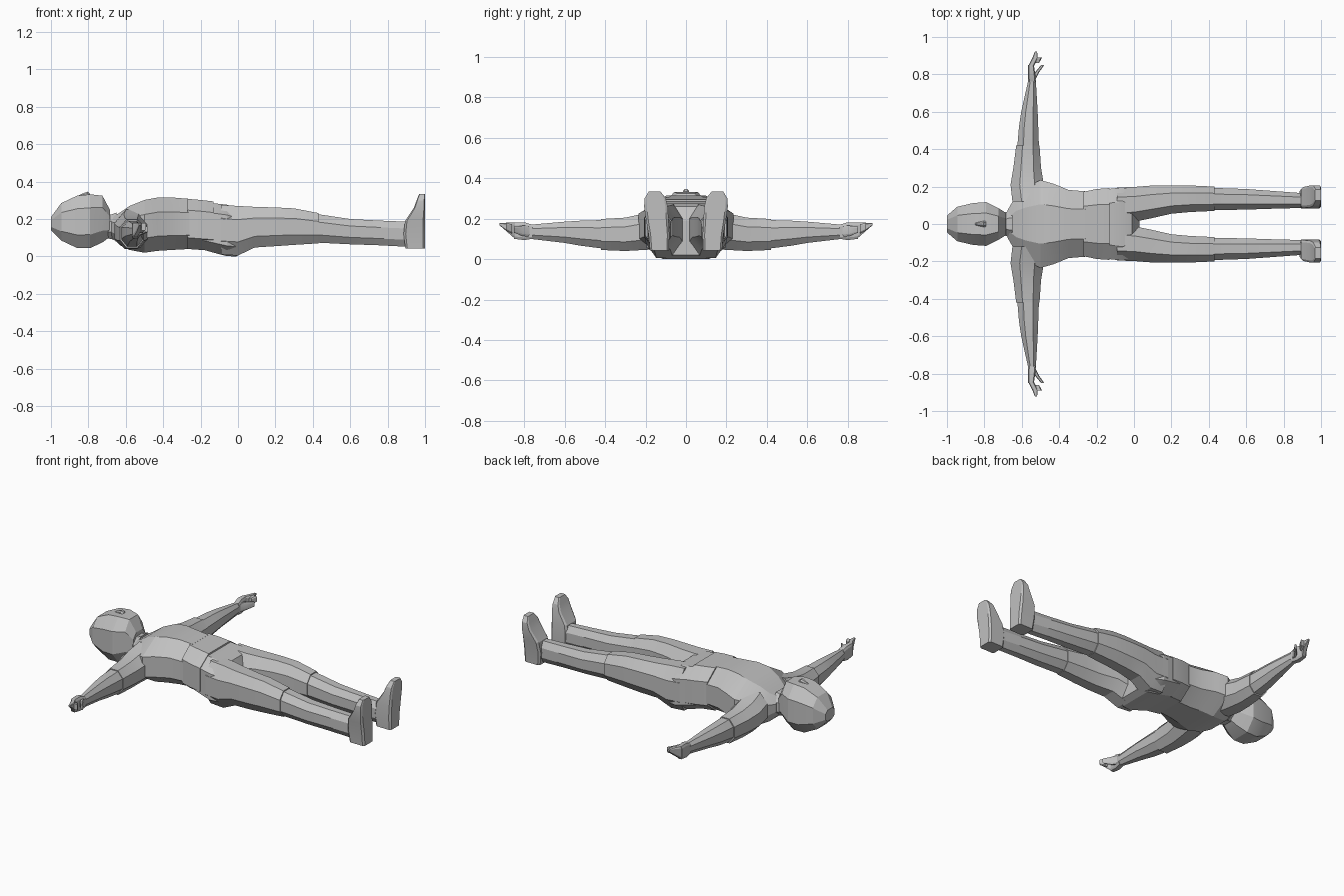
import bpy, bmesh, math

grey = bpy.data.materials.new("plain grey")
grey.diffuse_color = (0.53, 0.53, 0.53, 1)


def loft(name, axis, sections, c=0.45, mirror=False, angle=20):
    """Skin eight-sided rings. Section: (position, u min, u max, v min, v max).
    u, v are the two remaining axes in x, y, z order; c is the corner squareness."""
    ring = [(1, -c), (1, c), (c, 1), (-c, 1), (-1, c), (-1, -c), (-c, -1), (c, -1)]
    bm = bmesh.new()
    loops = []
    for p, u0, u1, v0, v1 in sections:
        loop = []
        for a, b in ring:
            co = [(u0 + u1) / 2 + a * (u1 - u0) / 2, (v0 + v1) / 2 + b * (v1 - v0) / 2]
            co.insert("xyz".index(axis), p)
            loop.append(bm.verts.new(co))
        loops.append(loop)
    for A, B in zip(loops, loops[1:]):
        for i in range(8):
            j = (i + 1) % 8
            bm.faces.new((A[i], A[j], B[j], B[i]))
    bm.faces.new(loops[0])
    bm.faces.new(loops[-1])
    bmesh.ops.recalc_face_normals(bm, faces=bm.faces)
    me = bpy.data.meshes.new(name)
    bm.to_mesh(me)
    bm.free()
    me.materials.append(grey)
    ob = bpy.data.objects.new(name, me)
    bpy.context.collection.objects.link(ob)
    bpy.ops.object.select_all(action='DESELECT')
    ob.select_set(True)
    bpy.context.view_layer.objects.active = ob
    bpy.ops.object.shade_smooth_by_angle(angle=math.radians(angle))
    if mirror:
        m = ob.modifiers.new("Mirror", 'MIRROR')
        m.use_axis = (False, True, False)
    return ob


def sym(x, w, z0, z1):
    return (x, -w, w, z0, z1)


# Head with nose, then neck and collar
loft("head", 'x', [
    sym(-1.0, .045, .14, .21), sym(-.945, .092, .085, .285), sym(-.86, .112, .045, .325),
    sym(-.79, .117, .045, .332), sym(-.725, .085, .075, .325), sym(-.685, .06, .105, .25)], c=.5)
loft("nose", 'x', [
    sym(-.85, .006, .315, .328), sym(-.805, .016, .31, .347), sym(-.79, .016, .31, .335)])
loft("neck", 'x', [sym(-.74, .06, .10, .23), sym(-.64, .06, .09, .22)])
loft("collar", 'x', [sym(-.70, .058, .10, .215), sym(-.65, .075, .085, .235)])

# Shirt body, from shoulders to waist
loft("torso", 'x', [
    sym(-.675, .075, .10, .21), sym(-.63, .155, .06, .235), sym(-.58, .195, .035, .27),
    sym(-.50, .235, .02, .302), sym(-.43, .215, .03, .315), sym(-.35, .182, .035, .315),
    sym(-.26, .175, .04, .308)], c=.45)
loft("waist", 'x', [sym(-.35, .165, .04, .30), sym(-.27, .165, .045, .295), sym(-.17, .18, .045, .285)])
loft("shirt_hem", 'x', [
    sym(-.27, .172, .04, .308), sym(-.20, .187, .035, .302), sym(-.13, .192, .03, .294)], c=.55)
loft("pelvis", 'x', [
    sym(-.20, .178, .04, .285), sym(-.13, .188, .02, .284), sym(-.06, .196, .002, .277),
    sym(-.01, .18, .0, .26), sym(.03, .10, .02, .19)], c=.6)

# Legs
loft("thighs", 'x', [
    (-.09, .01, .195, .01, .275), (.0, .012, .198, .005, .27), (.09, .03, .205, .048, .265),
    (.2, .055, .207, .055, .262), (.30, .064, .206, .062, .257), (.43, .070, .20, .07, .232)],
    mirror=True)
loft("shins", 'x', [
    (.42, .074, .193, .074, .227), (.60, .077, .187, .065, .20),
    (.75, .082, .176, .06, .192), (.90, .086, .165, .052, .186)], mirror=True)
loft("feet", 'z', [
    (.042, .895, 1.0, .085, .178), (.12, .885, 1.0, .082, .185), (.19, .893, 1.0, .086, .197),
    (.26, .94, 1.0, .09, .207), (.30, .955, 1.0, .10, .205), (.333, .968, 1.0, .125, .185)],
    c=.8, mirror=True)

# Arms with short sleeves
loft("sleeves", 'y', [
    (.12, -.65, -.47, .05, .25), (.21, -.66, -.482, .045, .225),
    (.30, -.645, -.497, .04, .205), (.42, -.63, -.505, .045, .198)], mirror=True)
loft("forearms", 'y', [
    (.41, -.624, -.508, .052, .193), (.52, -.615, -.512, .066, .19),
    (.60, -.603, -.515, .08, .185), (.77, -.565, -.525, .10, .17)], mirror=True)

# Hands: palm, curled fingers and thumb
loft("palms", 'y', [
    (.76, -.565, -.524, .10, .17), (.80, -.568, -.528, .094, .182),
    (.85, -.566, -.535, .10, .18)], c=.7, mirror=True)
loft("fingers", 'y', [
    (.845, -.566, -.535, .10, .18), (.885, -.545, -.515, .135, .18),
    (.922, -.53, -.518, .167, .178)], c=.7, mirror=True)
loft("fingertips", 'y', [
    (.86, -.525, -.508, .125, .172), (.89, -.53, -.492, .14, .178)], c=.7, mirror=True)
loft("thumbs", 'y', [
    (.775, -.545, -.525, .11, .165), (.81, -.53, -.508, .115, .165),
    (.85, -.497, -.48, .13, .16)], c=.6, mirror=True)
